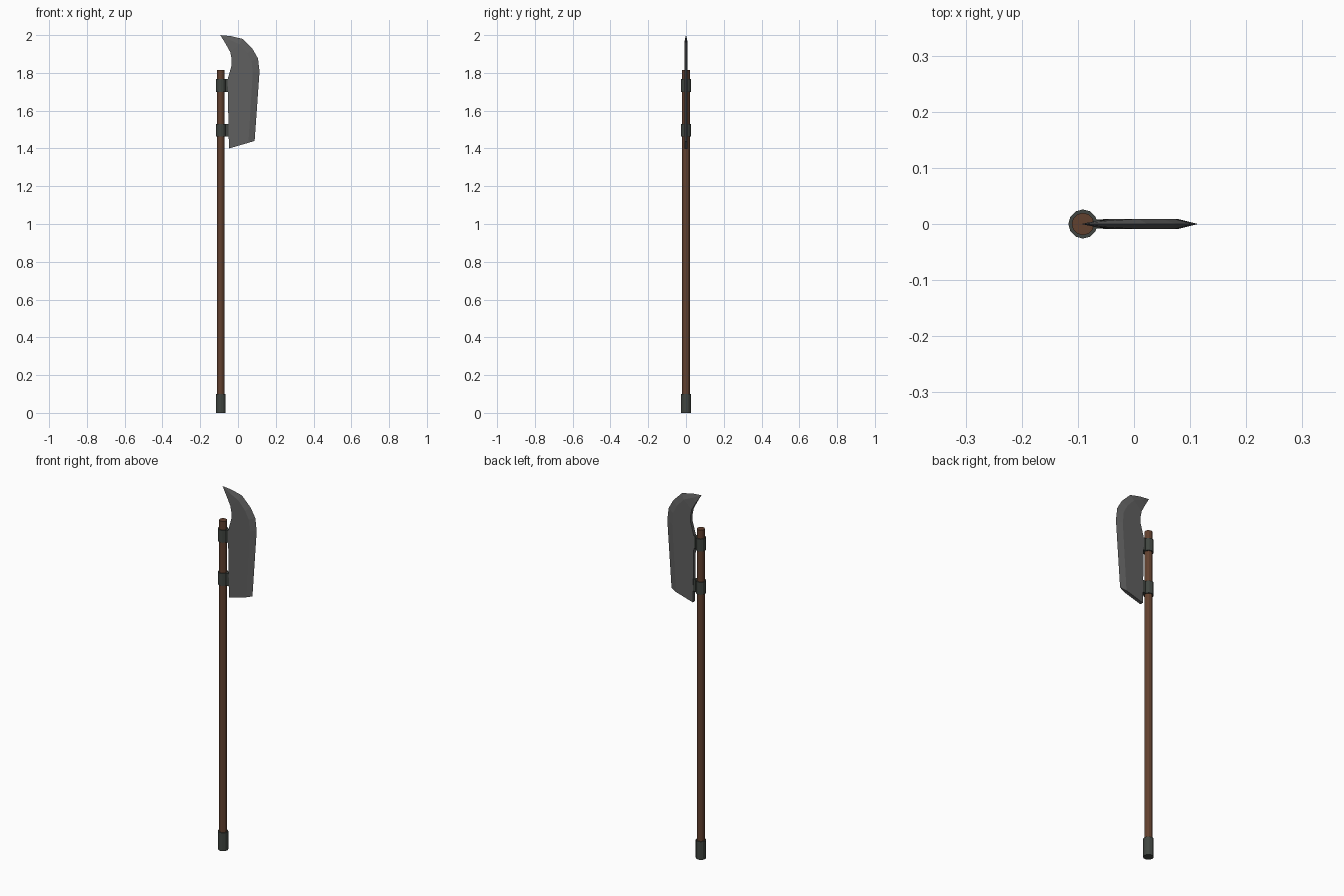
import bpy, bmesh, math

if "Cube" in bpy.data.objects:
    bpy.data.objects.remove(bpy.data.objects["Cube"])

POLE_X = -0.091


def material(name, rgb):
    m = bpy.data.materials.new(name)
    m.diffuse_color = (*rgb, 1)
    m.use_nodes = True
    m.node_tree.nodes["Principled BSDF"].inputs["Base Color"].default_value = m.diffuse_color
    return m


wood = material("dark wood", (0.12, 0.052, 0.028))
iron = material("dark iron", (0.052, 0.06, 0.052))
steel = material("grey steel", (0.115, 0.115, 0.115))


def cylinder(name, radius, z0, z1, mat):
    bpy.ops.mesh.primitive_cylinder_add(vertices=12, radius=radius, depth=z1 - z0,
                                        location=(POLE_X, 0, (z0 + z1) / 2))
    o = bpy.context.object
    o.name = name
    o.data.materials.append(mat)
    return o


# Shaft and foot cap
cylinder("shaft", 0.02, 0.01, 1.815, wood)
cylinder("foot_cap", 0.026, 0, 0.10, iron)

# Two collars, each with a lug holding the blade
for label, z0, z1 in (("upper", 1.70, 1.768), ("lower", 1.462, 1.53)):
    cylinder(label + "_collar", 0.026, z0, z1, iron)
    bpy.ops.mesh.primitive_cube_add(size=1, location=(-0.0625, 0, (z0 + z1) / 2))
    lug = bpy.context.object
    lug.name = label + "_lug"
    lug.scale = (0.045, 0.016, z1 - z0)
    lug.data.materials.append(iron)

# Blade: cross-sections of spine point, bevel point and sharp edge point, heel to hook
sections = [
    ((-0.048, 1.40), (0.055, 1.43), (0.088, 1.44)),
    ((-0.055, 1.765), (0.078, 1.80), (0.114, 1.807)),
    ((-0.034, 1.84), (0.072, 1.862), (0.106, 1.876)),
    ((-0.034, 1.875), (0.05, 1.905), (0.077, 1.927)),
    ((-0.041, 1.91), (0.008, 1.952), (0.024, 1.98)),
    ((-0.066, 1.955), (-0.045, 1.975), (-0.04, 1.995)),
]
T = 0.009
bm = bmesh.new()
rings = []
for i, (spine, bevel, edge) in enumerate(sections):
    t = T if i < 5 else 0.006
    pts = [(spine, -t), (bevel, -t), (edge, 0), (bevel, t), (spine, t)]
    rings.append([bm.verts.new((p[0], y, p[1])) for p, y in pts])
for a, b in zip(rings, rings[1:]):
    for k in range(5):
        n = (k + 1) % 5
        bm.faces.new((a[k], a[n], b[n], b[k]))
bm.faces.new(rings[0])
tip = bm.verts.new((-0.094, 0, 2.0))
for k in range(5):
    bm.faces.new((rings[-1][k], rings[-1][(k + 1) % 5], tip))
bmesh.ops.recalc_face_normals(bm, faces=bm.faces)
mesh = bpy.data.meshes.new("blade")
bm.to_mesh(mesh)
bm.free()
mesh.materials.append(steel)
bpy.context.collection.objects.link(bpy.data.objects.new("blade", mesh))
